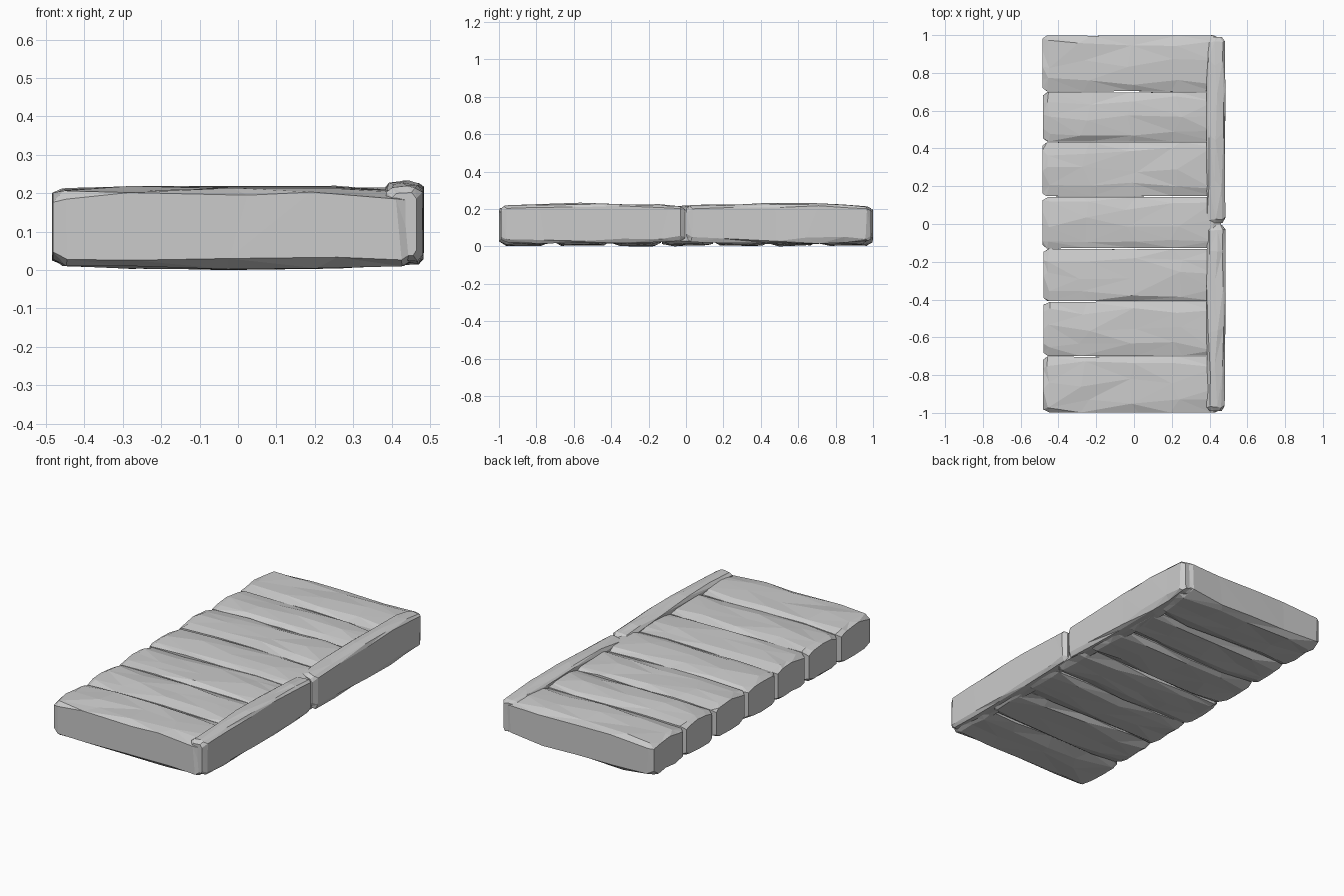
import bpy, bmesh, random
from mathutils import Vector

if "Cube" in bpy.data.objects:
    bpy.data.objects.remove(bpy.data.objects["Cube"])

rng = random.Random(11)


def rough_bar(name, axis, start, end, lo, hi, top, bottom, stations, chip, crown):
    """Chipped bar along axis 'x' or 'y'; lo/hi bound its width, flat triangulated faces."""
    bm = bmesh.new()
    u = rng.uniform
    rings = []
    last = len(stations) - 1
    for i, t in enumerate(stations):
        is_end = i in (0, last)
        drop = 0.012 if is_end else 0.0
        side = 0.016 if is_end else 0.0
        a = lo + side + u(0, 0.004)
        b = hi - side - u(0, 0.004)
        w = b - a
        ca, cb = w * u(*chip), w * u(*chip)          # chamfer widths on top
        da, db = w * u(*chip), w * u(*chip)          # chamfer widths below
        bow = crown * (1 - (2 * t - 1) ** 2)
        zt, zb = top + bow - drop, bottom - 0.012 * (1 - (2 * t - 1) ** 2) + drop
        section = [
            (a, zb + u(0.012, 0.035)), (a + da, zb + u(0, 0.008)),
            (a + w * u(0.4, 0.6), zb + u(0, 0.012)),
            (b - db, zb + u(0, 0.008)), (b, zb + u(0.012, 0.035)),
            (b, zt - u(0.010, 0.024)), (b - cb, zt - u(0, 0.008)),
            (a + w * u(0.4, 0.6), zt + u(-0.006, 0.006)),
            (a + ca, zt - u(0, 0.008)), (a, zt - u(0.010, 0.024)),
        ]
        ring = []
        for p, z in section:
            s = t if is_end else t + u(-0.04, 0.04) * min(1, 8 * t * (1 - t))
            l = start + (end - start) * s
            ring.append(bm.verts.new((l, p, z) if axis == 'x' else (p, l, z)))
        rings.append(ring)
    n = len(rings[0])
    for r, q in zip(rings, rings[1:]):
        for k in range(n):
            bm.faces.new((r[k], r[(k + 1) % n], q[(k + 1) % n], q[k]))
    bm.faces.new(rings[0])
    bm.faces.new(rings[-1])
    bmesh.ops.triangulate(bm, faces=[f for f in bm.faces if len(f.verts) == 4])
    bmesh.ops.recalc_face_normals(bm, faces=bm.faces[:])
    mesh = bpy.data.meshes.new(name)
    bm.to_mesh(mesh)
    bm.free()
    obj = bpy.data.objects.new(name, mesh)
    bpy.context.collection.objects.link(obj)
    return obj


# Seven cross planks, side by side
seams = [-1.0, -0.70, -0.41, -0.13, 0.145, 0.435, 0.70, 1.0]
for i, (y0, y1) in enumerate(zip(seams, seams[1:])):
    rough_bar(f"cross_plank_{i + 1}", 'x', -0.484 + rng.uniform(0, 0.005), 0.46,
              y0, y1, 0.214, 0.018, [0, 0.03, 0.24, 0.5, 0.75, 0.96, 1],
              (0.08, 0.26), 0.008)

# Two edge beams, end to end along the right side
for name, y0, y1 in (("edge_beam_front", -0.99, -0.006), ("edge_beam_back", 0.004, 0.99)):
    rough_bar(name, 'y', y0, y1, 0.383, 0.484, 0.222, 0.030,
              [0, 0.025, 0.22, 0.45, 0.68, 0.88, 0.975, 1], (0.08, 0.22), 0.014)

# Rest the lowest point on the floor
objs = list(bpy.context.collection.objects)
low = min(v.co.z for o in objs for v in o.data.vertices)
for o in objs:
    for v in o.data.vertices:
        v.co.z -= low
